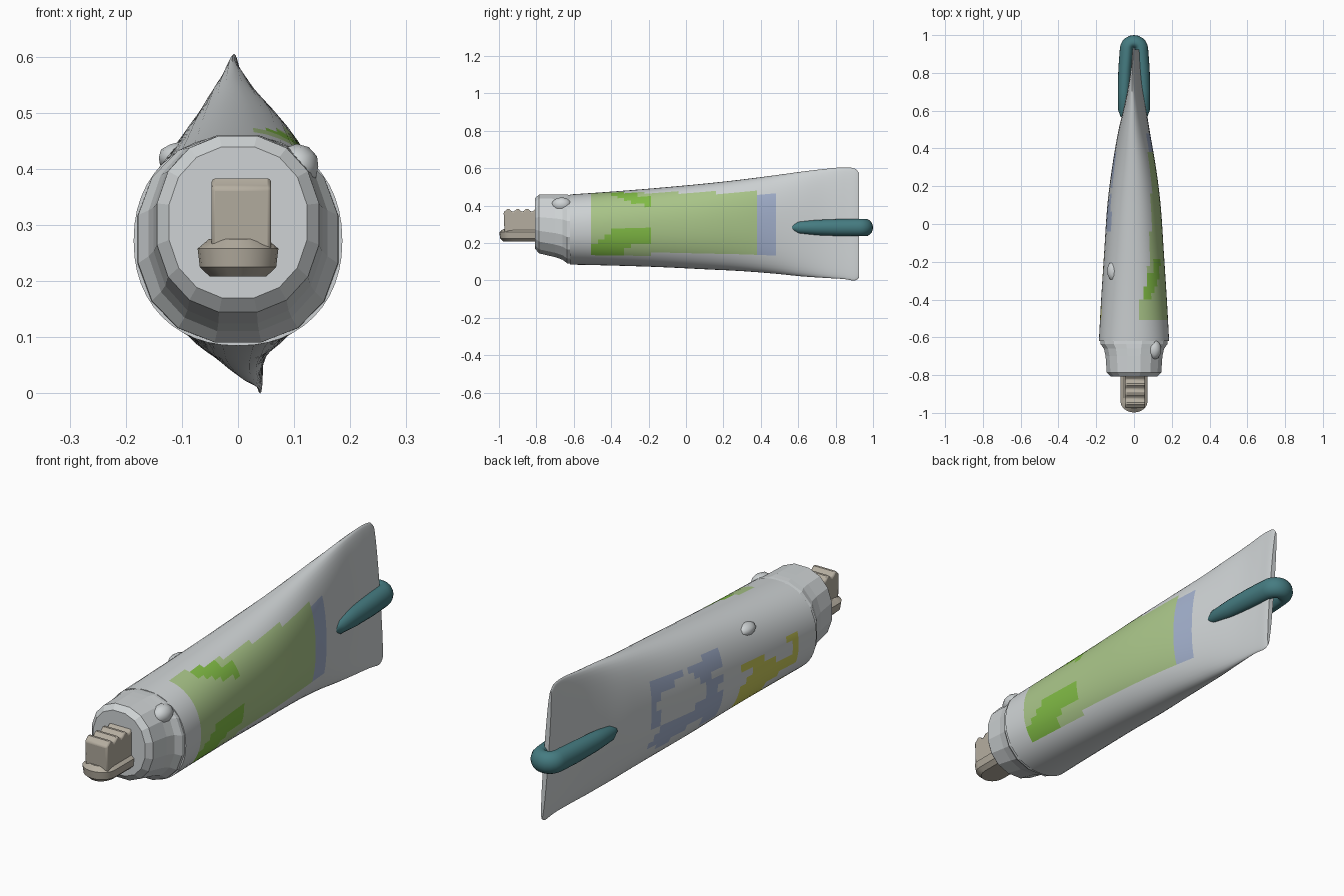
import bpy, bmesh, math
from mathutils import Vector, noise

if "Cube" in bpy.data.objects:
    bpy.data.objects.remove(bpy.data.objects["Cube"])

mats = {}
def material(name, rgb):
    if name not in mats:
        mats[name] = bpy.data.materials.new(name)
        mats[name].diffuse_color = (*rgb, 1)
    return mats[name]

WHITE = ("white_plastic", (0.62, 0.65, 0.66))
GREEN = ("pale_green", (0.40, 0.56, 0.25))
LEAF = ("leaf_green", (0.22, 0.50, 0.06))
BLUE = ("soft_blue", (0.36, 0.43, 0.60))
YELLOW = ("yellow", (0.58, 0.58, 0.10))
BEIGE = ("beige", (0.46, 0.42, 0.35))
TEAL = ("teal", (0.06, 0.20, 0.22))

def finish(name, bm, colours, smooth=None):
    bmesh.ops.recalc_face_normals(bm, faces=bm.faces)
    me = bpy.data.meshes.new(name)
    bm.to_mesh(me)
    bm.free()
    ob = bpy.data.objects.new(name, me)
    bpy.context.collection.objects.link(ob)
    for c in colours:
        me.materials.append(material(*c))
    if smooth:
        bpy.ops.object.select_all(action='DESELECT')
        ob.select_set(True)
        bpy.context.view_layer.objects.active = ob
        bpy.ops.object.shade_smooth_by_angle(angle=math.radians(smooth))
    return ob

def loft(rings):
    bm = bmesh.new()
    vs = [[bm.verts.new(p) for p in r] for r in rings]
    n = len(vs[0])
    for a, b in zip(vs, vs[1:]):
        for i in range(n):
            j = (i + 1) % n
            bm.faces.new((a[i], a[j], b[j], b[i]))
    bm.faces.new(vs[0])
    bm.faces.new(vs[-1])
    return bm

def section(y, low, high, w, cx=0, shear=0, n=48, p=0.92, turn=0):
    zc, rz = (low + high) / 2, (high - low) / 2
    pts = []
    for i in range(n):
        t = 2 * math.pi * (i + turn) / n
        c, s = math.cos(t), math.sin(t)
        z = rz * math.copysign(abs(s) ** p, s)
        pts.append((cx + w * math.copysign(abs(c) ** p, c) + shear * z, y, zc + z))
    return pts

def smooth_keys(keys, steps):
    out = []
    for k in range(len(keys) - 1):
        p = [Vector(keys[max(0, min(len(keys) - 1, k + d))]) for d in (-1, 0, 1, 2)]
        for s in range(steps):
            t = s / steps
            out.append(0.5 * (2 * p[1] + (p[2] - p[0]) * t
                       + (2 * p[0] - 5 * p[1] + 4 * p[2] - p[3]) * t ** 2
                       + (3 * p[1] - p[0] - 3 * p[2] + p[3]) * t ** 3))
    return out + [Vector(keys[-1])]

# Tube: round at the shoulder, flattening to a slightly twisted crimp
keys = [  # y, low z, high z, half width, centre x, shear
    (-0.62, 0.085, 0.460, 0.186, 0, 0), (-0.40, 0.080, 0.475, 0.174, 0, 0),
    (-0.15, 0.072, 0.495, 0.158, 0, 0), (0.10, 0.060, 0.518, 0.141, 0, 0),
    (0.30, 0.050, 0.540, 0.116, 0, -0.01), (0.48, 0.036, 0.563, 0.085, 0, -0.03),
    (0.62, 0.022, 0.582, 0.056, 0.005, -0.05), (0.74, 0.014, 0.596, 0.032, 0.01, -0.07),
    (0.84, 0.008, 0.605, 0.018, 0.015, -0.075), (0.90, 0.000, 0.599, 0.014, 0.017, -0.075),
    (0.925, 0.014, 0.575, 0.011, 0.017, -0.075)]
bm = loft([section(*k) for k in smooth_keys(keys, 7)])
for f in bm.faces:  # soft printed colour patches on both sides
    c = f.calc_center_median()
    v = noise.noise(Vector((c.x * 3, c.y * 5, c.z * 12)))
    if c.x > 0.03 and -0.52 < c.y < 0.47 and 0.14 < c.z < 0.47:
        f.material_index = 3 if c.y > 0.37 else (2 if c.y < -0.2 and v > 0.1 else 1)
    elif c.x < -0.03 and 0.12 < c.z < 0.42:
        if -0.05 < c.y < 0.38 and v > -0.1:
            f.material_index = 3
        elif -0.5 < c.y < -0.15 and c.z < 0.32 and v > -0.15:
            f.material_index = 4
finish("tube_body", bm, (WHITE, GREEN, LEAF, BLUE, YELLOW), 40)

# Faceted shoulder and collar at the mouth
collar = [(-0.60, 0.088, 0.458, 0.183), (-0.635, 0.088, 0.462, 0.181),
          (-0.66, 0.108, 0.463, 0.162), (-0.70, 0.122, 0.463, 0.153),
          (-0.785, 0.142, 0.462, 0.147), (-0.808, 0.168, 0.442, 0.125)]
finish("collar", loft([section(*k, n=16, p=0.9, turn=0.5) for k in collar]), (WHITE,))

# Small moulded knobs on the collar and tube
def knob(name, loc, size):
    b = bmesh.new()
    bmesh.ops.create_icosphere(b, subdivisions=2, radius=1)
    bmesh.ops.scale(b, vec=size, verts=b.verts)
    bmesh.ops.translate(b, vec=loc, verts=b.verts)
    finish(name, b, (WHITE,), 40)
knob("collar_knob", (0.105, -0.665, 0.405), (0.04, 0.055, 0.04))
knob("tube_knob", (-0.105, -0.25, 0.42), (0.038, 0.055, 0.028))

# Spout foot: wide, round-fronted tongue
def tongue(z, inset):
    w, y0 = 0.072 - inset, -0.998 + inset
    arc = [(w * math.cos(a), y0 + 0.06 + 0.06 * math.sin(a), z)
           for a in (math.pi * (1 + i / 10) for i in range(11))]
    return arc + [(w, -0.79, z), (-w, -0.79, z)]
finish("spout_foot", loft([tongue(0.208, 0.022), tongue(0.225, 0.004), tongue(0.258, 0),
                           tongue(0.275, 0.02)]), (BEIGE,), 35)

# Spout block with a ridged top, extruded from its side profile
top = [(-0.975 + 0.01 * i, 0.376 + 0.009 * math.cos(2 * math.pi * (i - 2.5) / 5))
       for i in range(18)]
prof = [(-0.97, 0.25)] + top + [(-0.79, 0.25)]
rings = [[(x * 1.0 + 0.006, y, z) for y, z in prof] for x in (-0.053, 0.053)]
b = loft(rings)
ob = finish("spout_block", b, (BEIGE,), 35)
bev = ob.modifiers.new("soft_edges", 'BEVEL')
bev.width, bev.segments, bev.limit_method = 0.008, 2, 'ANGLE'
bev.angle_limit = math.radians(60)

# Clip: a U-shaped band hugging the crimped end
half = [(0.058, 0.565, 0.012), (0.056, 0.60, 0.028), (0.050, 0.70, 0.036),
        (0.043, 0.82, 0.040), (0.036, 0.90, 0.041)]
bend = [(0.034 * math.cos(a), 0.925 + 0.034 * math.sin(a), 0.041)
        for a in (math.pi * i / 10 for i in range(11))]
path = half + bend + [(-x, y, r) for x, y, r in reversed(half)]
rings = []
for i, (x, y, r) in enumerate(path):
    a, c = path[max(0, i - 1)], path[min(len(path) - 1, i + 1)]
    d = Vector((c[0] - a[0], c[1] - a[1], 0)).normalized()
    side = Vector((d.y, -d.x, 0))
    inner = min(r, 0.03)
    ring = []
    for k in range(20):
        t = 2 * math.pi * k / 20
        u = math.cos(t)
        ring.append(Vector((x, y, 0.283)) + side * u * (r if u > 0 else inner)
                    + Vector((0, 0, r * 1.13 * math.sin(t))))
    rings.append(ring)
finish("end_clip", loft(rings), (TEAL,), 50)

for m in bpy.data.materials:
    if m.users and not m.is_grease_pencil:
        m.use_nodes = True
        m.node_tree.nodes["Principled BSDF"].inputs["Base Color"].default_value = m.diffuse_color
